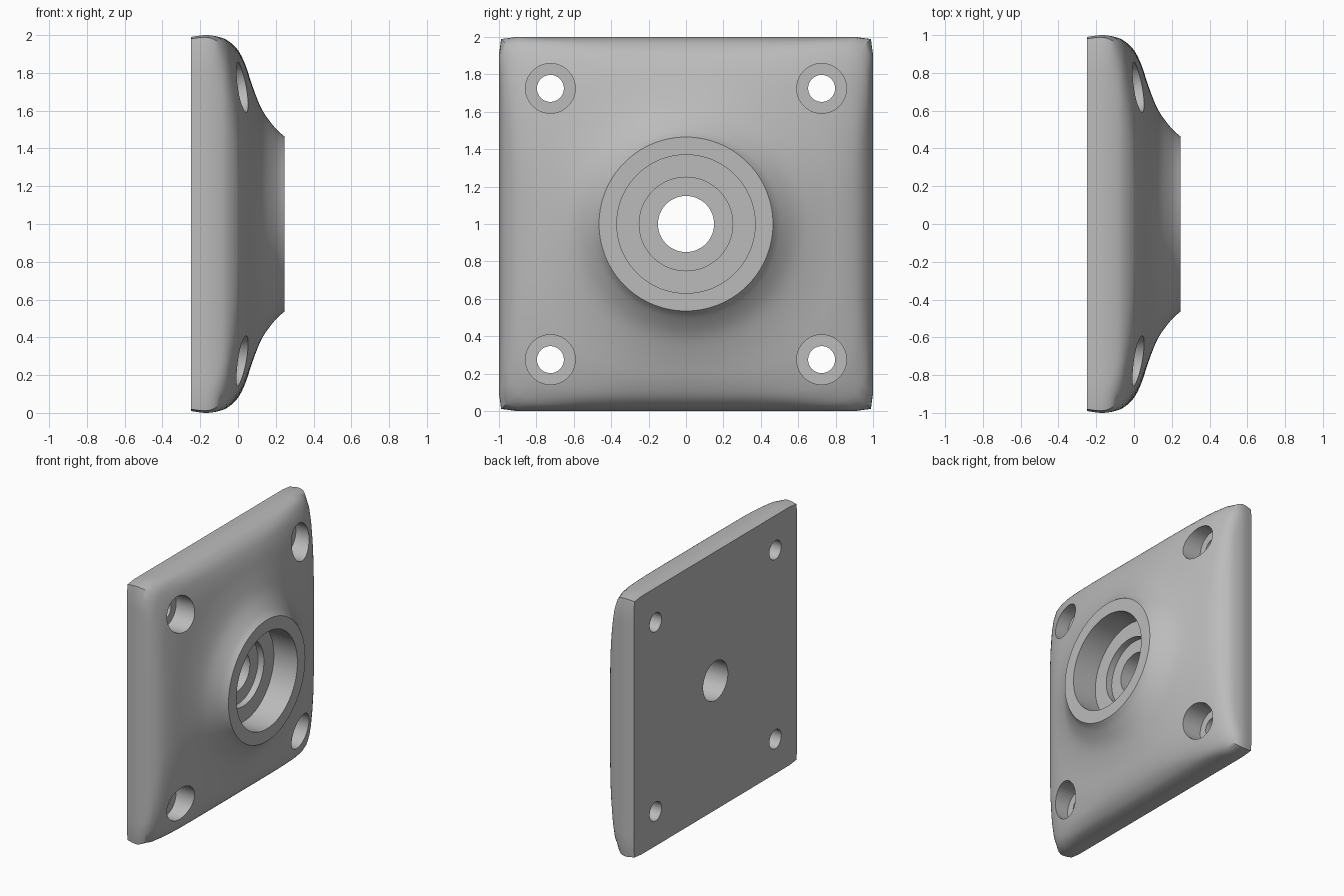
import bpy, bmesh, math
from mathutils import Matrix

if "Cube" in bpy.data.objects:
    bpy.data.objects.remove(bpy.data.objects["Cube"])

grey = bpy.data.materials.new("light grey")
grey.use_nodes = True
colour = (0.5, 0.5, 0.5, 1)
grey.diffuse_color = colour
grey.node_tree.nodes["Principled BSDF"].inputs["Base Color"].default_value = colour

SEGMENTS = 128

# Plate outline rings: (x, half width, squareness exponent)
PROFILE = [(0.245, 0.465, 2), (0.2, 0.505, 2), (0.13, 0.6, 2.1), (0.08, 0.72, 2.45),
           (0.04, 0.84, 3.3), (0.0, 0.92, 5), (-0.05, 0.968, 10), (-0.1, 0.99, 22),
           (-0.17, 1.0, 60), (-0.25, 0.99, 70)]


def smooth_profile(points, steps):
    """Catmull-Rom interpolation through the profile points."""
    out = []
    for i in range(len(points) - 1):
        quad = [points[max(0, min(len(points) - 1, i + k))] for k in (-1, 0, 1, 2)]
        for s in range(steps):
            t = s / steps
            out.append([b + t / 2 * (c - a + t * (2 * a - 5 * b + 4 * c - d
                                                 + t * (3 * (b - c) + d - a)))
                        for a, b, c, d in zip(*quad)])
    return out + [list(points[-1])]


def loft(name, rings, y=0, z=1, segments=SEGMENTS):
    """Solid along x through superellipse rings."""
    bm = bmesh.new()
    loops = []
    for x, r, p in rings:
        loop = []
        for i in range(segments):
            a = math.tau * i / segments
            c, s = math.cos(a), math.sin(a)
            k = r / (abs(c) ** p + abs(s) ** p) ** (1 / p)
            loop.append(bm.verts.new((x, y + k * c, z + k * s)))
        loops.append(loop)
    for lower, upper in zip(loops, loops[1:]):
        for i in range(segments):
            j = (i + 1) % segments
            bm.faces.new((lower[i], lower[j], upper[j], upper[i]))
    bm.faces.new(loops[0])
    bm.faces.new(loops[-1])
    bmesh.ops.recalc_face_normals(bm, faces=bm.faces)
    mesh = bpy.data.meshes.new(name)
    bm.to_mesh(mesh)
    bm.free()
    obj = bpy.data.objects.new(name, mesh)
    bpy.context.collection.objects.link(obj)
    mesh.materials.append(grey)
    return obj


def stepped_cutter(name, steps, y=0, z=1):
    """Stepped bore: each step is (start x, end x, radius)."""
    rings = [(x, r, 2) for a, b, r in steps for x in (a, b)]
    return loft(name, rings, y, z, 96)


plate = loft("flange_plate", smooth_profile(PROFILE, 4))

# Central stepped bore and four counterbored screw holes
cutters = [stepped_cutter("centre_bore", [(0.4, 0.045, 0.37), (0.045, -0.005, 0.25),
                                          (-0.005, -0.4, 0.15)])]
for y in (-0.725, 0.725):
    for z in (-0.725, 0.725):
        cutters.append(stepped_cutter("screw_hole", [(0.4, -0.11, 0.133),
                                                     (-0.11, -0.4, 0.072)], y, 1 + z))
for cutter in cutters:
    mod = plate.modifiers.new(cutter.name, "BOOLEAN")
    mod.operation = "DIFFERENCE"
    mod.solver = "EXACT"
    mod.object = cutter

# Bake the cuts, then drop the cutters
graph = bpy.context.evaluated_depsgraph_get()
cut_mesh = bpy.data.meshes.new_from_object(plate.evaluated_get(graph))
plate.modifiers.clear()
plate.data = cut_mesh
for cutter in cutters:
    bpy.data.objects.remove(cutter)

bpy.ops.object.select_all(action="DESELECT")
plate.select_set(True)
bpy.context.view_layer.objects.active = plate
bpy.ops.object.shade_smooth_by_angle(angle=math.radians(35))
